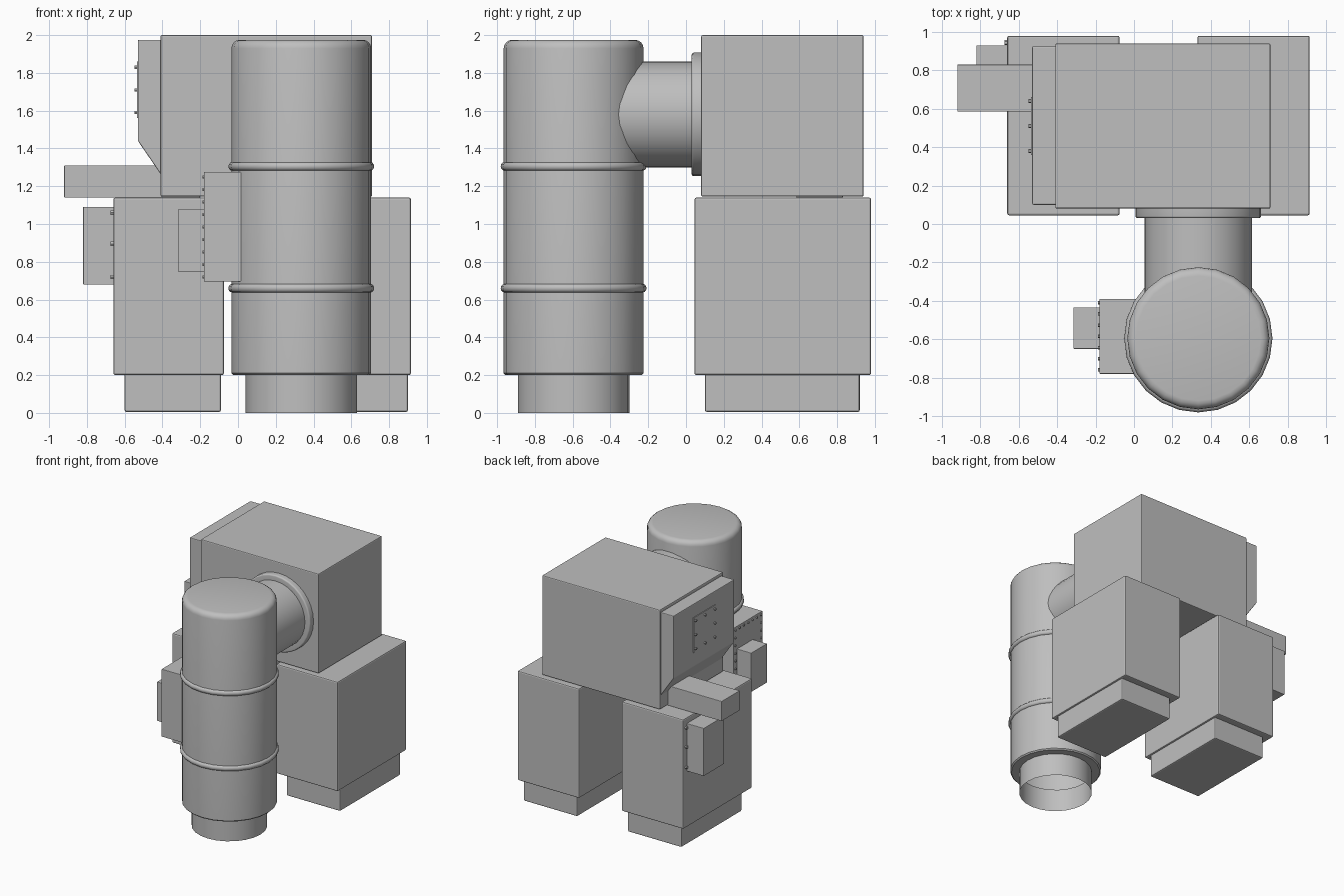
import bpy
import bmesh
from math import cos, sin, pi, radians
from mathutils import Matrix, Vector

default = bpy.data.objects.get("Cube")
if default:
    bpy.data.objects.remove(default, do_unlink=True)

grey = bpy.data.materials.new("plain grey")
grey.use_nodes = True
COLOUR = (0.52, 0.52, 0.52, 1)
grey.diffuse_color = COLOUR
grey.node_tree.nodes["Principled BSDF"].inputs["Base Color"].default_value = COLOUR


def finish(name, bm, bevel=0.0, smooth=False):
    """Turn a bmesh into a named grey object."""
    mesh = bpy.data.meshes.new(name)
    bmesh.ops.recalc_face_normals(bm, faces=bm.faces)
    bm.to_mesh(mesh)
    bm.free()
    mesh.materials.append(grey)
    obj = bpy.data.objects.new(name, mesh)
    bpy.context.collection.objects.link(obj)
    if bevel:
        mod = obj.modifiers.new("edge", "BEVEL")
        mod.width = bevel
        mod.segments = 2
    if smooth:
        bpy.ops.object.select_all(action="DESELECT")
        obj.select_set(True)
        bpy.context.view_layer.objects.active = obj
        bpy.ops.object.shade_smooth_by_angle(angle=radians(40))
    return obj


def box(name, xs, ys, zs, bevel=0.008):
    lo, hi = Vector((xs[0], ys[0], zs[0])), Vector((xs[1], ys[1], zs[1]))
    bm = bmesh.new()
    bmesh.ops.create_cube(bm, size=1)
    for v in bm.verts:
        v.co = (lo + hi) / 2 + v.co * (hi - lo)
    return finish(name, bm, bevel)


def lathe(name, profile, matrix, sides=24, cap_top=False):
    """Spin (radius, height) points round z, then place the result."""
    bm = bmesh.new()
    rings = [[bm.verts.new((r * cos(2 * pi * i / sides), r * sin(2 * pi * i / sides), h))
              for i in range(sides)] for r, h in profile]
    for a, b in zip(rings, rings[1:]):
        for i in range(sides):
            j = (i + 1) % sides
            bm.faces.new((a[i], a[j], b[j], b[i]))
    if cap_top:
        bm.faces.new(rings[-1])
    bm.transform(matrix)
    return finish(name, bm, smooth=True)


def bolts(name, x, places, radius=0.01, length=0.014):
    """Small hexagonal bolt heads standing out of a face that looks to -x."""
    bm = bmesh.new()
    for y, z in places:
        bmesh.ops.create_cone(
            bm, cap_ends=True, segments=6, radius1=radius, radius2=radius, depth=length,
            matrix=Matrix.Translation((x - length / 2, y, z)) @ Matrix.Rotation(pi / 2, 4, "Y"))
    return finish(name, bm)


def arc(radius, height, size, steps=4):
    """Rounded shoulder, from the wall in to the top."""
    return [(radius - size + size * cos(t * pi / 2 / steps),
             height - size + size * sin(t * pi / 2 / steps)) for t in range(steps + 1)]


# Two cabinet legs on plinths
for side, x in (("right", -0.66), ("left", 0.33)):
    box(side + "_cabinet", (x, x + 0.585), (0.045, 0.98), (0.2, 1.14), 0.01)
    box(side + "_plinth", (x + 0.06, x + 0.57), (0.1, 0.92), (0.005, 0.21), 0.01)

# Upper housing with a sloping side hood
box("upper_housing", (-0.41, 0.71), (0.08, 0.94), (1.145, 2.0))
bm = bmesh.new()
outline = [(-0.40, 1.25), (-0.53, 1.44), (-0.53, 1.975), (-0.40, 1.975)]
face = bm.faces.new([bm.verts.new((x, 0.1, z)) for x, z in outline])
new = bmesh.ops.extrude_face_region(bm, geom=[face])["geom"]
bmesh.ops.translate(bm, vec=(0, 0.825, 0),
                    verts=[g for g in new if isinstance(g, bmesh.types.BMVert)])
finish("side_hood", bm, 0.006)
box("hood_plate", (-0.536, -0.528), (0.36, 0.66), (1.56, 1.86), 0)
bolts("hood_bolts", -0.535, [(y, z) for y in (0.38, 0.51, 0.64) for z in (1.59, 1.71, 1.83)
                             if (y, z) != (0.51, 1.71)])

# Side duct and the switch box below it
box("side_duct", (-0.92, -0.2), (0.585, 0.83), (1.14, 1.31), 0.003)
box("switch_box", (-0.82, -0.65), (0.65, 0.93), (0.68, 1.09), 0.003)
bolts("switch_box_bolts", -0.66, [(y, z) for y in (0.635, 0.945) for z in (0.72, 0.895, 1.06)],
      0.013)

# Upright tank, open underneath
tank = Matrix.Translation((0.335, -0.595, 0))
lathe("tank", [(0.295, 0), (0.295, 0.2), (0.36, 0.2), (0.37, 0.21)] + arc(0.37, 1.975, 0.045),
      tank, cap_top=True)
for name, z in (("lower_band", 0.66), ("upper_band", 1.305)):
    lathe(name, [(0.365 + 0.021 * sin(pi * t / 6), z - 0.023 * cos(pi * t / 6))
                 for t in range(7)], tank)

# Round pipe and flange joining tank and housing
pipe = Matrix.Translation((0.335, 0.09, 1.58)) @ Matrix.Rotation(pi / 2, 4, "X")
lathe("cross_pipe", [(0.28, 0), (0.28, 0.55)], pipe, 32)
lathe("pipe_flange", [(0.327, 0)] + arc(0.327, 0.06, 0.012) + [(0.275, 0.06)], pipe, 32)

# Control box on the tank
box("control_box", (-0.18, 0.1), (-0.78, -0.39), (0.695, 1.275), 0.003)
box("control_cover", (-0.315, -0.17), (-0.65, -0.435), (0.745, 1.08), 0.003)
ys = [-0.76 + 0.35 * i / 6 for i in range(7)]
zs = [0.72 + 0.53 * i / 8 for i in range(9)]
rim = [(y, z) for y in ys for z in zs if y in (ys[0], ys[-1]) or z in (zs[0], zs[-1])]
bolts("control_box_rivets", -0.178, rim, 0.009, 0.01)
